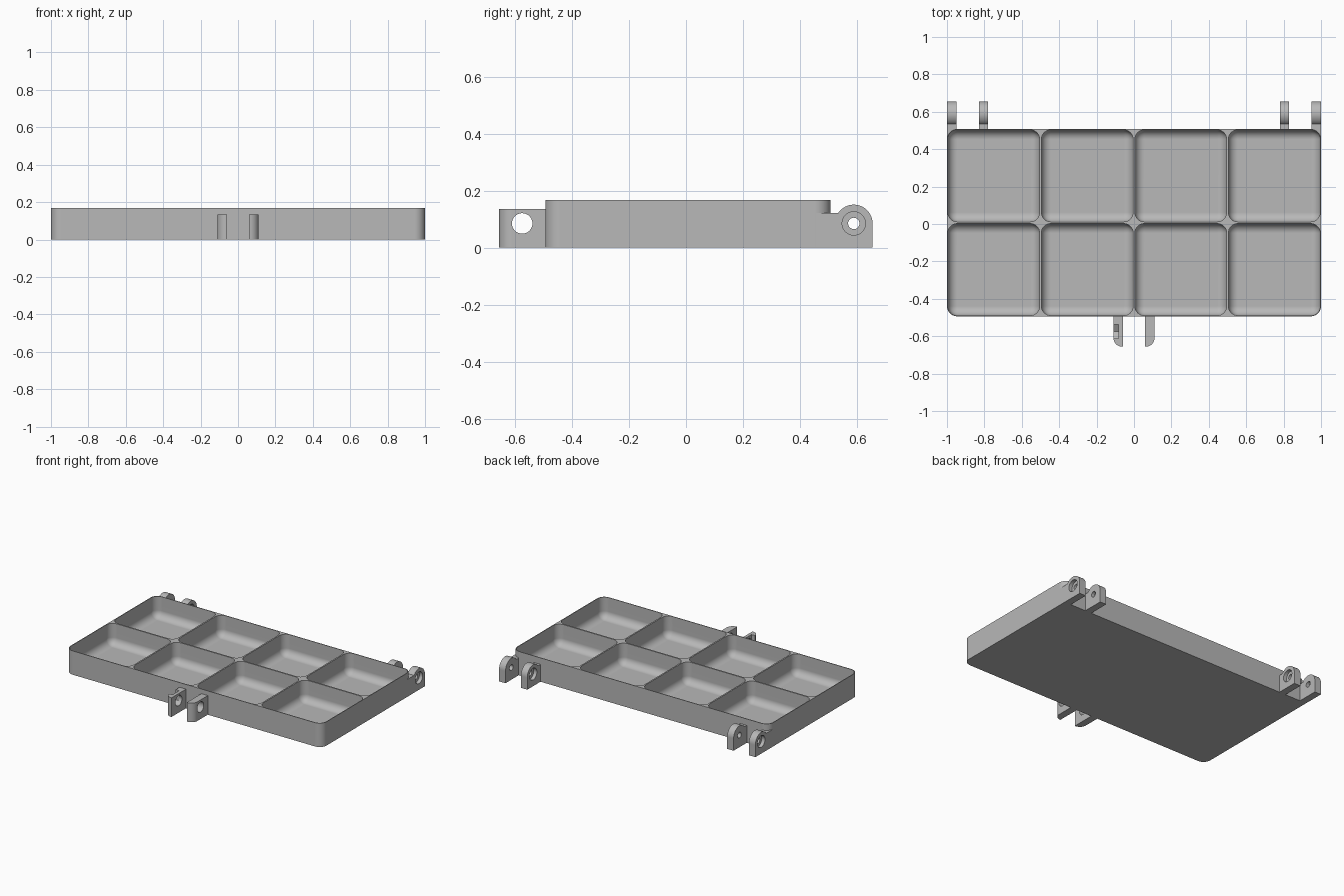
import bpy, bmesh
from math import pi, sin, cos

if "Cube" in bpy.data.objects:
    bpy.data.objects.remove(bpy.data.objects["Cube"], do_unlink=True)

grey = bpy.data.materials.new("light_grey_plastic")
grey.use_nodes = True
GREY = (0.48, 0.48, 0.48, 1)
grey.diffuse_color = GREY
grey.node_tree.nodes["Principled BSDF"].inputs["Base Color"].default_value = GREY

HEIGHT = 0.168               # tray height
FRONT, BACK = -0.494, 0.508  # tray front and back faces
PIVOT_Z = 0.085              # height of all pin holes


def add_mesh(name, bm):
    bmesh.ops.recalc_face_normals(bm, faces=bm.faces)
    mesh = bpy.data.meshes.new(name)
    bm.to_mesh(mesh)
    bm.free()
    mesh.materials.append(grey)
    obj = bpy.data.objects.new(name, mesh)
    bpy.context.collection.objects.link(obj)
    return obj


def prism(name, outline, axis, low, high):
    """Extrude a closed 2D outline: (y, z) along x, or (x, y) along z."""
    bm = bmesh.new()
    place = (lambda p, d: (d, p[0], p[1])) if axis == "x" else (lambda p, d: (p[0], p[1], d))
    face = bm.faces.new([bm.verts.new(place(p, low)) for p in outline])
    moved = bmesh.ops.extrude_face_region(bm, geom=[face])["geom"]
    offset = place((0, 0), high - low)
    bmesh.ops.translate(bm, vec=offset, verts=[v for v in moved if isinstance(v, bmesh.types.BMVert)])
    return add_mesh(name, bm)


def arc(cx, cy, radius, start, end, steps):
    return [(cx + radius * cos(start + (end - start) * i / steps),
             cy + radius * sin(start + (end - start) * i / steps)) for i in range(steps + 1)]


def circle(cx, cy, radius, steps=40):
    return arc(cx, cy, radius, 0, 2 * pi, steps)[:-1]


def box(name, x, y, z, bevel=0):
    bm = bmesh.new()
    bmesh.ops.create_cube(bm, size=1)
    for v in bm.verts:
        v.co = [(r[0] + r[1]) / 2 + c * (r[1] - r[0]) for c, r in zip(v.co, (x, y, z))]
    if bevel:
        bmesh.ops.bevel(bm, geom=bm.edges[:], offset=bevel, segments=8, profile=0.5, affect="EDGES")
    return add_mesh(name, bm)


def cut(obj, cutter, keep=False):
    mod = obj.modifiers.new("cut", "BOOLEAN")
    mod.operation = "DIFFERENCE"
    mod.solver = "EXACT"
    mod.object = cutter
    bpy.context.view_layer.objects.active = obj
    bpy.ops.object.modifier_apply(modifier=mod.name)
    if not keep:
        bpy.data.objects.remove(cutter, do_unlink=True)


# Tray body with rounded vertical corners
R = 0.055
outline = (arc(1 - R, BACK - R, R, 0, pi / 2, 8) + arc(R - 1, BACK - R, R, pi / 2, pi, 8)
           + arc(R - 1, FRONT + R, R, pi, 1.5 * pi, 8) + arc(1 - R, FRONT + R, R, 1.5 * pi, 2 * pi, 8))
tray = prism("tray", outline, "z", 0, HEIGHT)
parts = [tray]

# Eight rounded pockets, also used to trim the lugs
WALL = 0.005
pitch_y = (BACK - FRONT) / 2
pockets = []
for col in range(4):
    for row in range(2):
        x, y = -1 + col * 0.5, FRONT + row * pitch_y
        pockets.append(box("pocket_cutter", (x + WALL, x + 0.5 - WALL),
                           (y + WALL, y + pitch_y - WALL), (0.02, 0.4), 0.05))
for pocket in pockets:
    cut(tray, pocket, keep=True)

# Four hinge lugs at the back: round top, pin hole and counterbore
PIVOT_Y, LUG_R = 0.589, 0.066
lug_outline = ([(0.456, 0), (PIVOT_Y + LUG_R, 0)]
               + arc(PIVOT_Y, PIVOT_Z, LUG_R, 0, pi - 0.6, 20) + [(0.456, 0.122)])
for side, side_name in ((1, "left"), (-1, "right")):
    for place, near, far, bore in (("outer", 0.95, 1.0, 0.975), ("inner", 0.78, 0.83, 0.805)):
        low, high = sorted((side * near, side * far))
        lug = prism(f"hinge_lug_{place}_{side_name}", lug_outline, "x", low, high)
        cut(lug, prism("pin_cutter", circle(PIVOT_Y, PIVOT_Z, 0.02), "x", low - 0.05, high + 0.05))
        open_end = far + 0.05 if place == "outer" else near - 0.05
        b0, b1 = sorted((side * bore, side * open_end))
        cut(lug, prism("bore_cutter", circle(PIVOT_Y, PIVOT_Z, 0.041), "x", b0, b1))
        for pocket in pockets:
            if (pocket.bound_box[0][0] < high and pocket.bound_box[6][0] > low
                    and pocket.bound_box[6][1] > 0.45):
                cut(lug, pocket, keep=True)
        parts.append(lug)
for pocket in pockets:
    bpy.data.objects.remove(pocket, do_unlink=True)

# Two latch tabs at the front, rounded on their outer front corner
TAB_Y, TAB_END, TAB_R = -0.575, -0.656, 0.047
for side, side_name in ((1, "left"), (-1, "right")):
    corner = arc(0.11 - TAB_R, TAB_END + TAB_R, TAB_R, 0, -pi / 2, 10)
    shape = [(0.06, FRONT + 0.003), (0.11, FRONT + 0.003)] + corner + [(0.06, TAB_END)]
    tab = prism(f"latch_tab_{side_name}", [(side * x, y) for x, y in shape], "z", 0, 0.135)
    cut(tab, prism("hole_cutter", circle(TAB_Y, PIVOT_Z, 0.036), "x",
                   min(side * 0.02, side * 0.2), max(side * 0.02, side * 0.2)))
    if side < 0:
        # Nut slot open at the top and outer face
        slot = [(TAB_Y - 0.038, 0.3), (TAB_Y - 0.038, 0.063), (TAB_Y, 0.041),
                (TAB_Y + 0.038, 0.063), (TAB_Y + 0.038, 0.3)]
        cut(tab, prism("slot_cutter", slot, "x", -0.2, -0.082))
    parts.append(tab)

# Smooth the fillets, keep edges sharp
for part in parts:
    bpy.ops.object.select_all(action="DESELECT")
    part.select_set(True)
    bpy.context.view_layer.objects.active = part
    bpy.ops.object.shade_smooth_by_angle(angle=0.5)
    part.modifiers.new("even_shading", "WEIGHTED_NORMAL").keep_sharp = True
